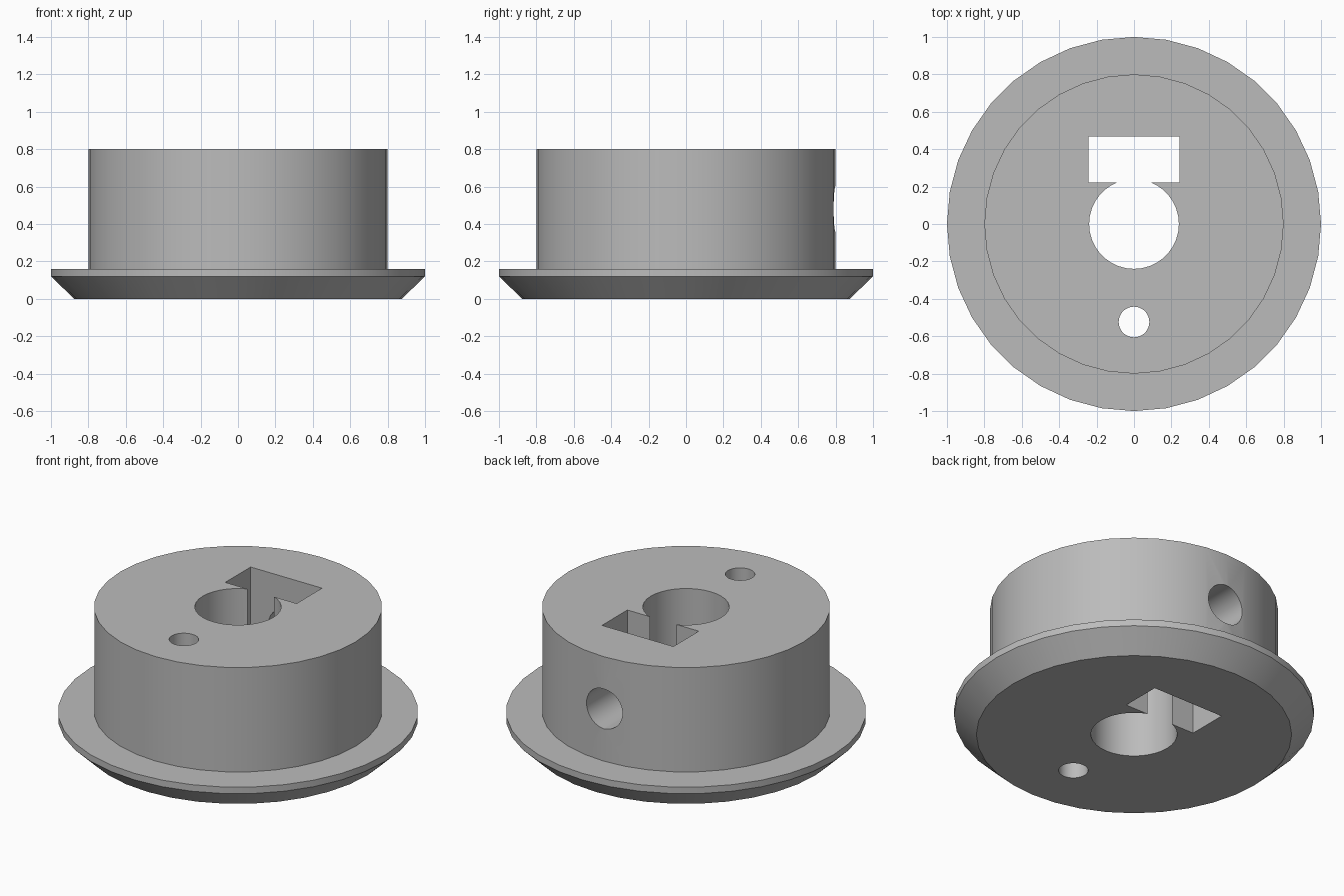
import bpy
import bmesh
from math import cos, sin, tau, pi

SIDES = 36

cube = bpy.data.objects.get("Cube")
if cube:
    bpy.data.objects.remove(cube, do_unlink=True)

grey = bpy.data.materials.new("plain grey")
grey.use_nodes = True
colour = (0.5, 0.5, 0.5, 1)
grey.diffuse_color = colour
grey.node_tree.nodes["Principled BSDF"].inputs["Base Color"].default_value = colour


def make_object(name, bm):
    bmesh.ops.recalc_face_normals(bm, faces=bm.faces)
    mesh = bpy.data.meshes.new(name)
    bm.to_mesh(mesh)
    bm.free()
    mesh.materials.append(grey)
    obj = bpy.data.objects.new(name, mesh)
    bpy.context.collection.objects.link(obj)
    return obj


def lathe(name, profile):
    """Closed solid of revolution from (radius, height) pairs, bottom to top."""
    bm = bmesh.new()
    rings = [[bm.verts.new((r * cos(tau * i / SIDES), r * sin(tau * i / SIDES), z))
              for i in range(SIDES)] for r, z in profile]
    for low, high in zip(rings, rings[1:]):
        for i in range(SIDES):
            j = (i + 1) % SIDES
            bm.faces.new((low[i], low[j], high[j], high[i]))
    bm.faces.new(rings[0])
    bm.faces.new(rings[-1])
    return make_object(name, bm)


def cut(target, cutter):
    """Subtract a helper solid and discard it."""
    cutter.hide_render = True
    mod = target.modifiers.new(cutter.name, "BOOLEAN")
    mod.operation = "DIFFERENCE"
    mod.solver = "EXACT"
    mod.object = cutter
    bpy.context.view_layer.objects.active = target
    bpy.ops.object.modifier_apply(modifier=mod.name)
    bpy.data.objects.remove(cutter, do_unlink=True)


# Hub with a chamfered flange
hub = lathe("flanged_hub", [(0.876, 0), (1, 0.12), (1, 0.16), (0.8, 0.16), (0.8, 0.8)])

# Shaft bore and small pin hole
cut(hub, lathe("shaft_bore", [(0.24, -0.2), (0.24, 1)]))
pin = lathe("pin_hole", [(0.082, -0.2), (0.082, 1)])
pin.location.y = -0.524
cut(hub, pin)

# Square nut slot behind the bore
bm = bmesh.new()
bmesh.ops.create_cube(bm, size=1)
bmesh.ops.scale(bm, vec=(0.484, 0.246, 2), verts=bm.verts)
bmesh.ops.translate(bm, vec=(0, 0.345, 0.4), verts=bm.verts)
cut(hub, make_object("nut_slot", bm))

# Radial screw hole from the back into the bore
screw = lathe("screw_hole", [(0.122, 0), (0.122, 1)])
screw.rotation_euler.x = -pi / 2
screw.location.z = 0.48
cut(hub, screw)

# Smooth round walls with sharp rims
bpy.ops.object.select_all(action="DESELECT")
hub.select_set(True)
bpy.context.view_layer.objects.active = hub
bpy.ops.object.shade_smooth_by_angle(angle=pi / 6)
